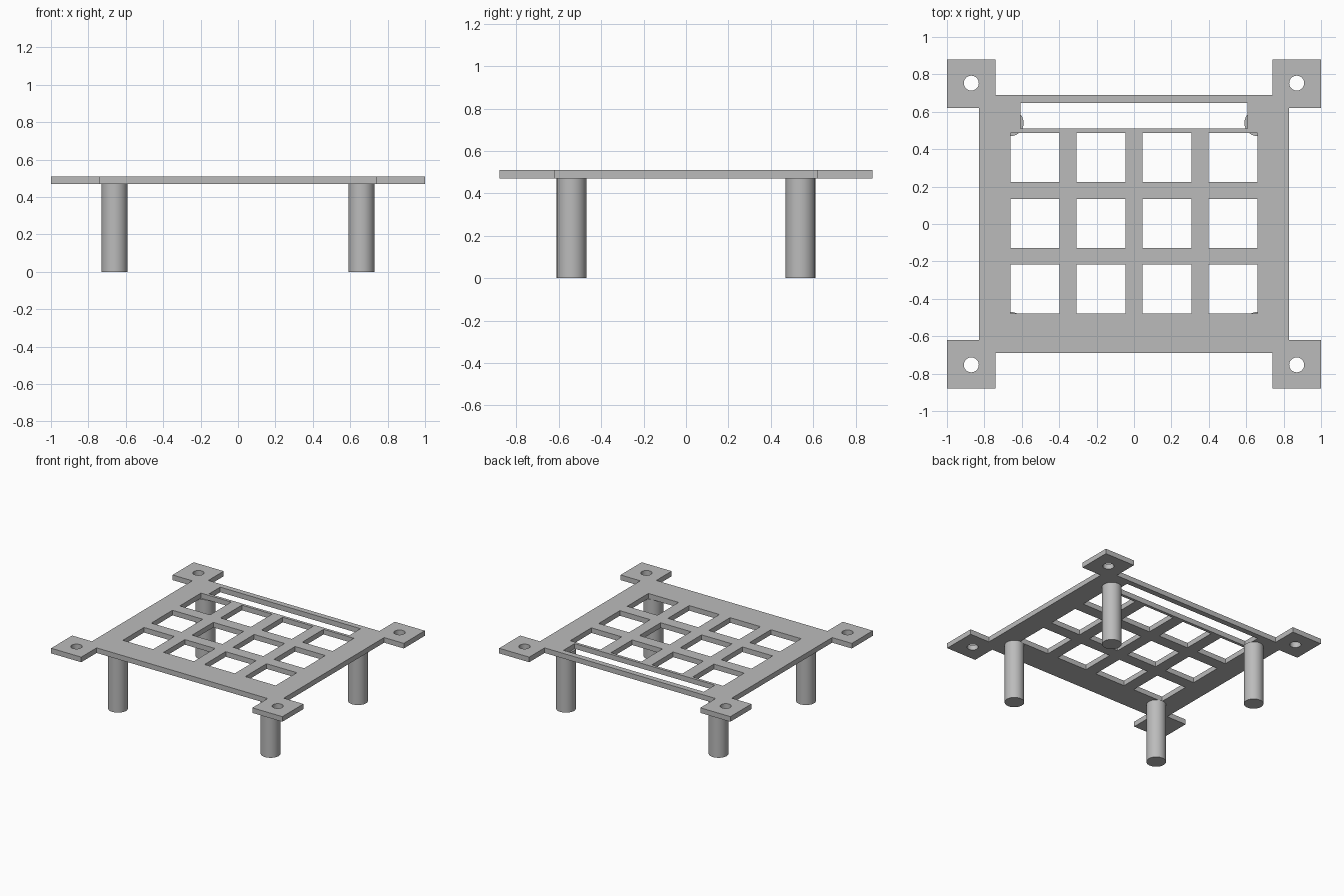
import bpy
from math import cos, sin, tau

if "Cube" in bpy.data.objects:
    bpy.data.objects.remove(bpy.data.objects["Cube"], do_unlink=True)

grey = bpy.data.materials.new("plain_grey")
grey.use_nodes = True
grey.diffuse_color = (0.5, 0.5, 0.5, 1)
grey.node_tree.nodes["Principled BSDF"].inputs["Base Color"].default_value = grey.diffuse_color

CORNERS = [(1, 1), (-1, 1), (-1, -1), (1, -1)]
PLATE_BOTTOM, PLATE_TOP = 0.47, 0.51


def rectangle(cx, cy, width, depth):
    return [(cx + sx * width / 2, cy + sy * depth / 2) for sx, sy in CORNERS]


def circle(cx, cy, radius, sides=32):
    return [(cx + radius * cos(tau * i / sides), cy + radius * sin(tau * i / sides))
            for i in range(sides)]


# Plate outline: one corner with its mounting tab, mirrored round
corner = [(0.83, 0.62), (1, 0.62), (1, 0.88), (0.74, 0.88), (0.74, 0.69)]
outline = []
for sx, sy in CORNERS:
    points = corner if sx * sy > 0 else corner[::-1]
    outline += [(sx * x, sy * y) for x, y in points]

# Openings: window grid, long rear slot, screw holes
loops = [outline, rectangle(0, 0.578, 1.214, 0.137)]
for cx in (-0.53, -0.177, 0.177, 0.53):
    for cy in (-0.348, 0.004, 0.356):
        loops.append(rectangle(cx, cy, 0.262, 0.262))
loops += [circle(sx * 0.87, sy * 0.753, 0.04) for sx, sy in CORNERS]

# Filled flat curve, given thickness and turned into a mesh
curve = bpy.data.curves.new("plate", "CURVE")
curve.dimensions = "2D"
curve.fill_mode = "BOTH"
curve.extrude = (PLATE_TOP - PLATE_BOTTOM) / 2
for loop in loops:
    spline = curve.splines.new("POLY")
    spline.points.add(len(loop) - 1)
    for point, (x, y) in zip(spline.points, loop):
        point.co = (x, y, 0, 1)
    spline.use_cyclic_u = True
curve.materials.append(grey)
plate = bpy.data.objects.new("plate", curve)
plate.location.z = (PLATE_TOP + PLATE_BOTTOM) / 2
bpy.context.collection.objects.link(plate)
bpy.ops.object.select_all(action="DESELECT")
plate.select_set(True)
bpy.context.view_layer.objects.active = plate
bpy.ops.object.convert(target="MESH")
bpy.ops.object.shade_smooth_by_angle()

# Round legs
for sx, sy in CORNERS:
    bpy.ops.mesh.primitive_cylinder_add(
        vertices=48, radius=0.07, depth=PLATE_BOTTOM,
        location=(sx * 0.66, sy * 0.54, PLATE_BOTTOM / 2))
    leg = bpy.context.object
    leg.name = ("back" if sy > 0 else "front") + ("_left" if sx > 0 else "_right") + "_leg"
    leg.data.materials.append(grey)
    bpy.ops.object.shade_smooth_by_angle()
